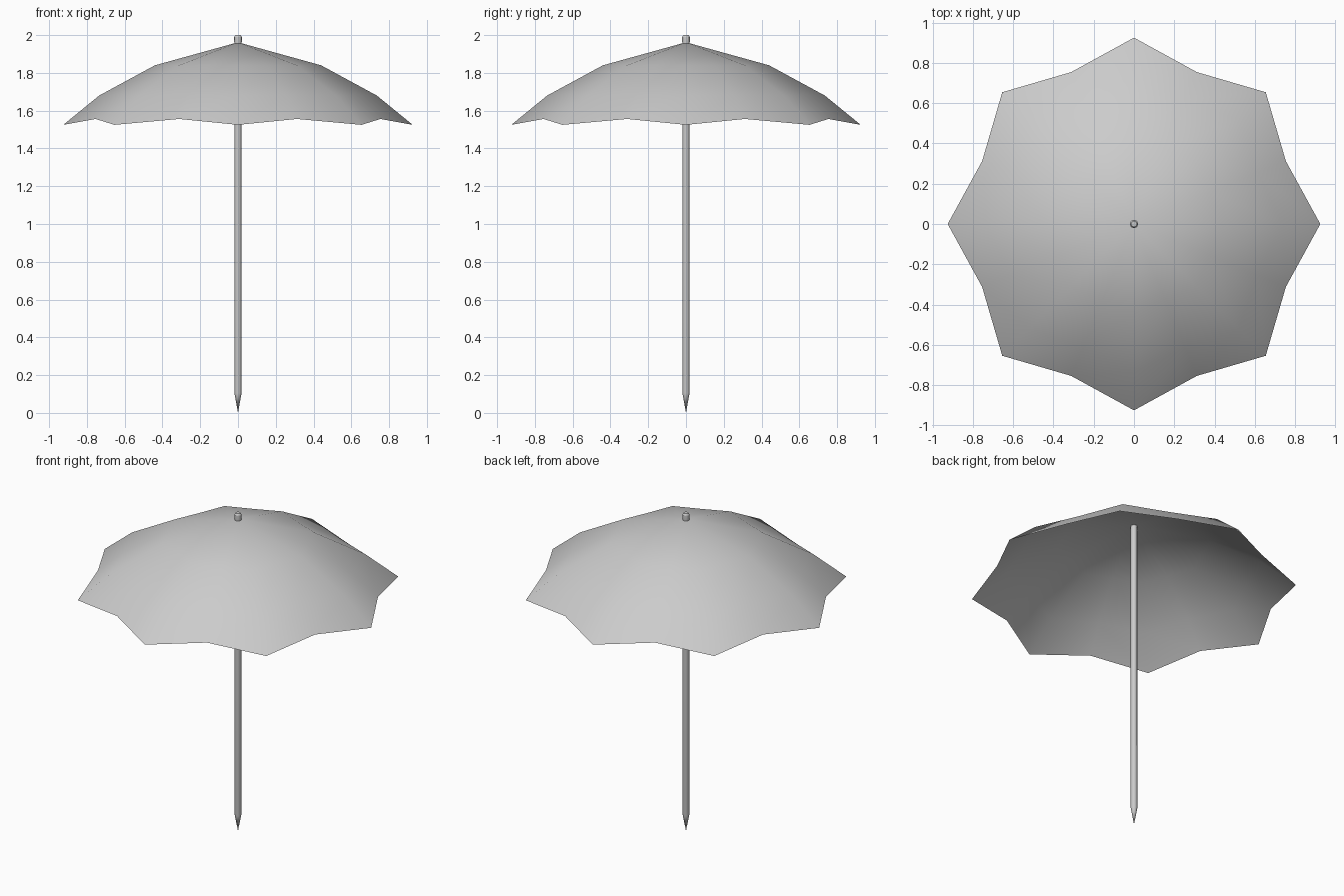
import bpy, bmesh, math

cube = bpy.data.objects.get("Cube")
if cube:
    bpy.data.objects.remove(cube, do_unlink=True)

grey = bpy.data.materials.new("light grey")
grey.use_nodes = True
colour = (0.6, 0.6, 0.6, 1)
grey.diffuse_color = colour
grey.node_tree.nodes["Principled BSDF"].inputs["Base Color"].default_value = colour


def loft(name, rings, sides, crease):
    """Join rings of (ridge radius, ridge z, valley radius, valley z); radius 0 is a point."""
    bm = bmesh.new()
    rows = []
    for r, z, rv, zv in rings:
        if r == 0:
            rows.append([bm.verts.new((0, 0, z))] * sides)
            continue
        row = []
        for i in range(sides):
            a = math.tau * i / sides
            rad, h = (rv, zv) if i % 2 else (r, z)
            row.append(bm.verts.new((rad * math.cos(a), rad * math.sin(a), h)))
        rows.append(row)
    for low, high in zip(rows, rows[1:]):
        for i in range(sides):
            j = (i + 1) % sides
            quad = [low[i], low[j], high[j], high[i]]
            bm.faces.new(list(dict.fromkeys(quad)))
    mesh = bpy.data.meshes.new(name)
    bm.to_mesh(mesh)
    bm.free()
    obj = bpy.data.objects.new(name, mesh)
    bpy.context.collection.objects.link(obj)
    mesh.materials.append(grey)
    bpy.ops.object.select_all(action='DESELECT')
    obj.select_set(True)
    bpy.context.view_layer.objects.active = obj
    bpy.ops.object.shade_smooth_by_angle(angle=math.radians(crease))
    return obj


def turned(profile):
    return [(r, z, r, z) for r, z in profile]


# Eight-ribbed canopy: a thin sheet with scalloped rim
loft("canopy", [(0.925, 1.525, 0.816, 1.556),
                (0.735, 1.68, 0.665, 1.685),
                (0.44, 1.84, 0.404, 1.84),
                (0, 1.962, 0, 1.962)], 16, 80)

# Pole with pointed foot
loft("pole", turned([(0, 0.0), (0.019, 0.105), (0.019, 1.95), (0, 1.95)]), 12, 30)

# Small finial above the canopy
loft("finial", turned([(0, 1.945), (0.018, 1.945), (0.02, 1.965), (0.02, 1.99),
                       (0.014, 2.0), (0, 2.0)]), 12, 30)
